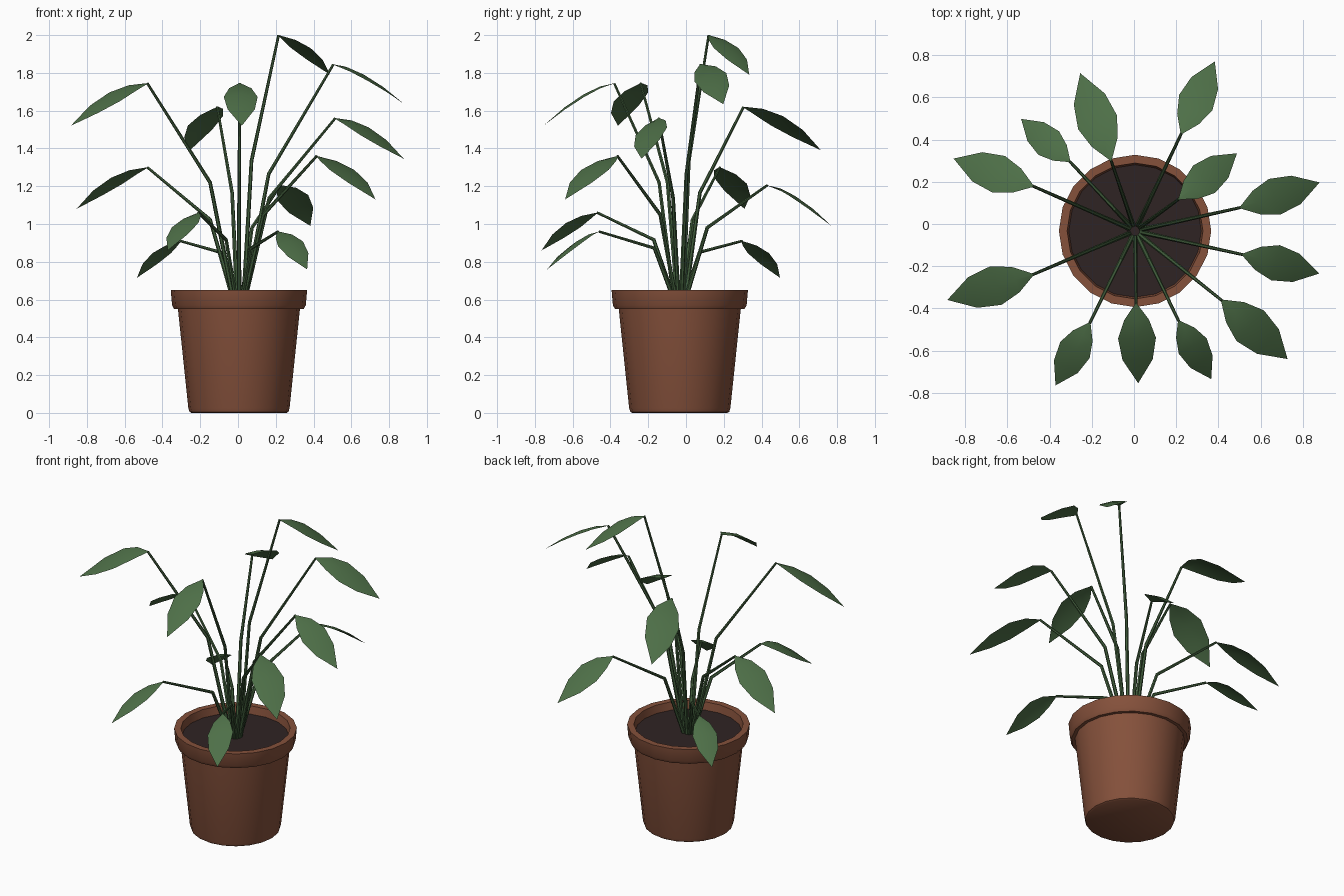
import bpy, bmesh, math
from mathutils import Vector

if "Cube" in bpy.data.objects:
    bpy.data.objects.remove(bpy.data.objects["Cube"])

CX, CY = 0.005, -0.033   # pot axis


def material(name, rgb):
    m = bpy.data.materials.new(name)
    m.diffuse_color = (*rgb, 1)
    m.use_nodes = True
    m.node_tree.nodes["Principled BSDF"].inputs["Base Color"].default_value = m.diffuse_color
    return m


TERRACOTTA = material("terracotta", (0.235, 0.082, 0.044))
SOIL = material("dark_soil", (0.028, 0.017, 0.017))
STEM = material("stem_green", (0.052, 0.110, 0.044))
LEAF = material("leaf_green", (0.076, 0.160, 0.064))


def finish(name, bm, mat, smooth=None):
    me = bpy.data.meshes.new(name)
    bm.to_mesh(me)
    bm.free()
    me.materials.append(mat)
    ob = bpy.data.objects.new(name, me)
    bpy.context.collection.objects.link(ob)
    if smooth:
        bpy.ops.object.select_all(action='DESELECT')
        ob.select_set(True)
        bpy.context.view_layer.objects.active = ob
        bpy.ops.object.shade_smooth_by_angle(angle=math.radians(smooth))
    return ob


def loft(bm, rings, cap_start=False, cap_end=False):
    """Bridge closed rings of points, optionally capping the ends."""
    vs = [[bm.verts.new(p) for p in r] for r in rings]
    n = len(vs[0])
    for a, b in zip(vs, vs[1:]):
        for i in range(n):
            j = (i + 1) % n
            bm.faces.new((a[i], a[j], b[j], b[i]))
    if cap_start:
        bm.faces.new(vs[0][::-1])
    if cap_end:
        bm.faces.new(vs[-1])


def circle(r, z, n=20):
    return [(CX + r * math.cos(2 * math.pi * i / n),
             CY + r * math.sin(2 * math.pi * i / n), z) for i in range(n)]


# pot: turned profile with thick rim and hollow top
bm = bmesh.new()
profile = [(0.252, 0), (0.262, 0.006), (0.268, 0.025), (0.323, 0.55), (0.343, 0.55),
           (0.354, 0.57), (0.361, 0.65), (0.322, 0.65), (0.312, 0.585)]
loft(bm, [circle(r, z) for r, z in profile], cap_start=True)
finish("pot", bm, TERRACOTTA, 35)

# soil disc
bm = bmesh.new()
bm.faces.new([bm.verts.new(p) for p in circle(0.314, 0.6)])
finish("soil", bm, SOIL)


def add_stem(name, top):
    """Stem rising from the soil, bending outward at a kink."""
    axis = Vector((CX, CY, 0))
    out = Vector((top.x - CX, top.y - CY, 0))
    root = axis + out.normalized() * 0.03 + Vector((0, 0, 0.59))
    kink = axis + out * 0.315 + Vector((0, 0, 0.447 + 0.443 * top.z))
    pts, radii = [root, kink, top], [0.012, 0.010, 0.007]
    d0, d1 = (kink - root).normalized(), (top - kink).normalized()
    side = out.cross(Vector((0, 0, 1))).normalized()
    rings = []
    for p, r, d in zip(pts, radii, (d0, (d0 + d1).normalized(), d1)):
        up = side.cross(d)
        rings.append([p + r * (math.cos(k * math.pi / 3) * side
                               + math.sin(k * math.pi / 3) * up) for k in range(6)])
    bm = bmesh.new()
    loft(bm, rings, True, True)
    bmesh.ops.recalc_face_normals(bm, faces=bm.faces)
    finish(name, bm, STEM, 40)


OUTLINE = [(0, 0.06), (0.2, 0.66), (0.43, 1.0), (0.7, 0.8)]   # along, half width


def add_leaf(name, base, tip, roll):
    """Drooping blade; positive roll lowers its left side."""
    run = Vector((tip.x - base.x, tip.y - base.y, 0))
    drop = base.z - tip.z
    half = 0.205 * (tip - base).length
    left = Vector((0, 0, 1)).cross(run).normalized()
    a = math.radians(roll)
    across = left * math.cos(a) - Vector((0, 0, math.sin(a)))
    bm = bmesh.new()
    rows = []
    for t, w in OUTLINE:
        mid = base + run * t - Vector((0, 0, drop * t ** 1.6))
        sag = Vector((0, 0, 0.014 * w))
        rows.append([bm.verts.new(p) for p in
                     (mid + across * half * w - sag, mid, mid - across * half * w - sag)])
    for p, q in zip(rows, rows[1:]):
        for k in (0, 1):
            bm.faces.new((p[k], p[k + 1], q[k + 1], q[k]))
    end = bm.verts.new(tip)
    for k in (0, 1):
        bm.faces.new((rows[-1][k], rows[-1][k + 1], end))
    bm.normal_update()
    if sum(f.normal.z for f in bm.faces) < 0:
        bmesh.ops.reverse_faces(bm, faces=bm.faces)
    finish(name, bm, LEAF, 30)


# each leaf: base point, tip point, roll in degrees
LEAVES = [
    ((-0.48, -0.24, 1.745), (-0.885, -0.36, 1.52), 14),
    ((-0.48, 0.18, 1.30), (-0.855, 0.31, 1.08), -10),
    ((-0.11, 0.305, 1.62), (-0.255, 0.715, 1.39), 14),
    ((0.01, -0.38, 1.745), (0.02, -0.755, 1.52), 0),
    ((0.215, 0.12, 2.0), (0.488, 0.335, 1.79), 0),
    ((0.505, 0.078, 1.845), (0.88, 0.197, 1.635), -14),
    ((0.515, -0.145, 1.56), (0.878, -0.235, 1.345), -14),
    ((0.417, -0.363, 1.36), (0.728, -0.64, 1.13), 0),
    ((0.225, 0.43, 1.205), (0.383, 0.77, 0.99), 12),
    ((0.212, -0.46, 0.96), (0.366, -0.735, 0.76), -10),
    ((-0.21, -0.47, 1.06), (-0.372, -0.765, 0.86), -8),
    ((-0.305, 0.297, 0.91), (-0.535, 0.498, 0.715), 0),
]
for i, (b, t, roll) in enumerate(LEAVES, 1):
    add_stem(f"stem_{i}", Vector(b))
    add_leaf(f"leaf_{i}", Vector(b), Vector(t), roll)
